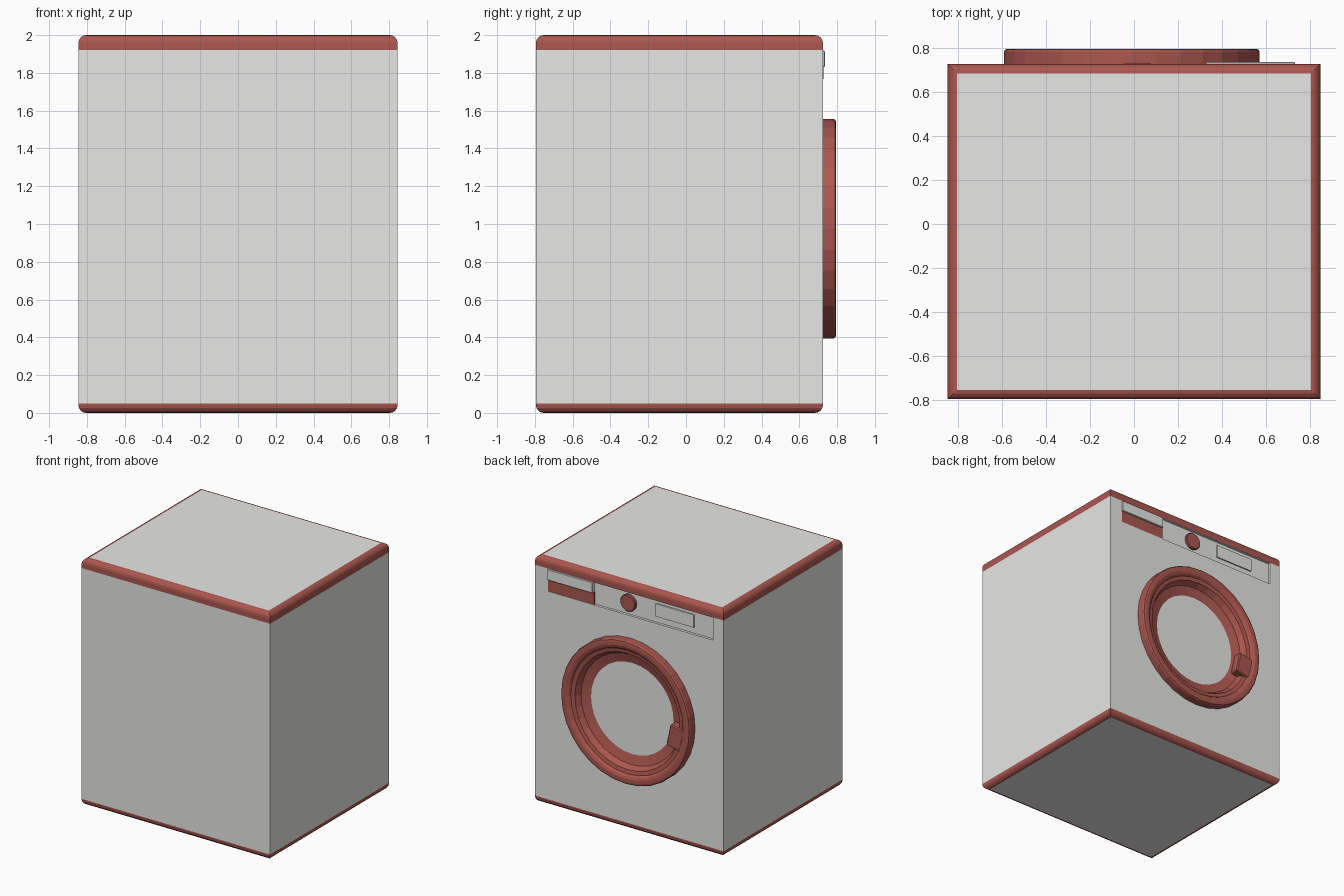
import bpy, bmesh, math
from mathutils import Matrix, Vector

if "Cube" in bpy.data.objects:
    bpy.data.objects.remove(bpy.data.objects["Cube"])


def material(name, rgb):
    m = bpy.data.materials.new(name)
    m.diffuse_color = (*rgb, 1)
    m.use_nodes = True
    m.node_tree.nodes["Principled BSDF"].inputs["Base Color"].default_value = m.diffuse_color
    return m


WHITE = material("light_grey", (0.80, 0.80, 0.785))
RED = material("brick_red", (0.41, 0.095, 0.077))


def finish(name, bm, *mats):
    bmesh.ops.recalc_face_normals(bm, faces=bm.faces)
    me = bpy.data.meshes.new(name)
    bm.to_mesh(me)
    bm.free()
    for m in mats:
        me.materials.append(m)
    ob = bpy.data.objects.new(name, me)
    bpy.context.collection.objects.link(ob)
    return ob


def box(name, x, y, z, mat, bevel=0, matrix=None):
    """Box from (min, max) ranges."""
    bm = bmesh.new()
    c = [(a + b) / 2 for a, b in (x, y, z)]
    s = [b - a for a, b in (x, y, z)]
    bmesh.ops.create_cube(bm, size=1, matrix=Matrix.Translation(c) @ Matrix.Diagonal((*s, 1)))
    if bevel:
        bmesh.ops.bevel(bm, geom=bm.edges[:], offset=bevel, segments=1, affect='EDGES')
    if matrix:
        bm.transform(matrix)
    return finish(name, bm, mat)


def lathe(name, cx, cz, profile, mat, n=32, caps=False):
    """Revolve (radius, y) points about an axis along y."""
    bm = bmesh.new()
    rings = [[bm.verts.new((cx + r * math.cos(2 * math.pi * i / n), y,
                            cz + r * math.sin(2 * math.pi * i / n))) for i in range(n)]
             for r, y in profile]
    for a, b in zip(rings, rings[1:]):
        for i in range(n):
            j = (i + 1) % n
            bm.faces.new((a[i], a[j], b[j], b[i]))
    if caps:
        bm.faces.new(rings[0])
        bm.faces.new(rings[-1])
    return finish(name, bm, mat)


# Cabinet: stacked rectangles with rounded top and bottom rims
X, Y0, Y1, R, SEG = 0.845, -0.795, 0.725, 0.042, 4
arc = [(R * (1 - math.sin(t)), R * (1 - math.cos(t)))
       for t in (math.pi / 2 * i / SEG for i in range(SEG + 1))]
levels = arc + [(0, 0.05), (0, 1.92)] + [(d, 2 - z) for d, z in reversed(arc)]
bm = bmesh.new()
loops = []
for d, z in levels:
    loops.append([bm.verts.new(p) for p in ((-X + d, Y0 + d, z), (X - d, Y0 + d, z),
                                            (X - d, Y1 - d, z), (-X + d, Y1 - d, z))])
for a, b in zip(loops, loops[1:]):
    for i in range(4):
        j = (i + 1) % 4
        f = bm.faces.new((a[i], a[j], b[j], b[i]))
        mid = f.calc_center_median().z
        f.material_index = 1 if mid < 0.05 or mid > 1.92 else 0
bm.faces.new(loops[0])
bm.faces.new(loops[-1])
cabinet = finish("cabinet", bm, WHITE, RED)

# Recesses for the control panel and the door well
cutters = [
    box("panel_cutter", (-0.75, 0.73), (0.705, 0.9), (1.735, 1.918), WHITE),
    lathe("door_cutter", -0.01, 0.975, [(0.45, 0.70), (0.45, 0.9)], WHITE, caps=True),
]
for c in cutters:
    c.hide_render = True
    mod = cabinet.modifiers.new(c.name, 'BOOLEAN')
    mod.operation = 'DIFFERENCE'
    mod.solver = 'EXACT'
    mod.object = c
bpy.context.view_layer.update()
dg = bpy.context.evaluated_depsgraph_get()
cut_mesh = bpy.data.meshes.new_from_object(cabinet.evaluated_get(dg))
cabinet.modifiers.clear()
cabinet.data = cut_mesh
for c in cutters:
    bpy.data.objects.remove(c)

# Door ring with a funnel down to the pane
lathe("door_ring", -0.01, 0.975,
      [(0.58, 0.72), (0.58, 0.783), (0.574, 0.792), (0.56, 0.795), (0.535, 0.795),
       (0.515, 0.788), (0.502, 0.772), (0.47, 0.766), (0.445, 0.722), (0.37, 0.702)], RED)

# Door latch, turned to follow the ring
pivot = Matrix.Translation(Vector((-0.01, 0, 0.975)))
box("door_latch", (-0.515, -0.385), (0.71, 0.782), (-0.09, 0.09), RED, 0.008,
    pivot @ Matrix.Rotation(math.radians(-12), 4, 'Y'))

# Detergent drawer: pale handle above a red grip
box("drawer_grip", (0.32, 0.73), (0.70, 0.722), (1.735, 1.835), RED)
box("drawer_handle", (0.325, 0.73), (0.70, 0.735), (1.83, 1.918), WHITE, 0.004)

# Control dial and display
lathe("dial", 0.015, 1.83, [(0.068, 0.70), (0.068, 0.72), (0.062, 0.727)], RED, caps=True)
box("display", (-0.57, -0.23), (0.70, 0.716), (1.785, 1.888), WHITE)
